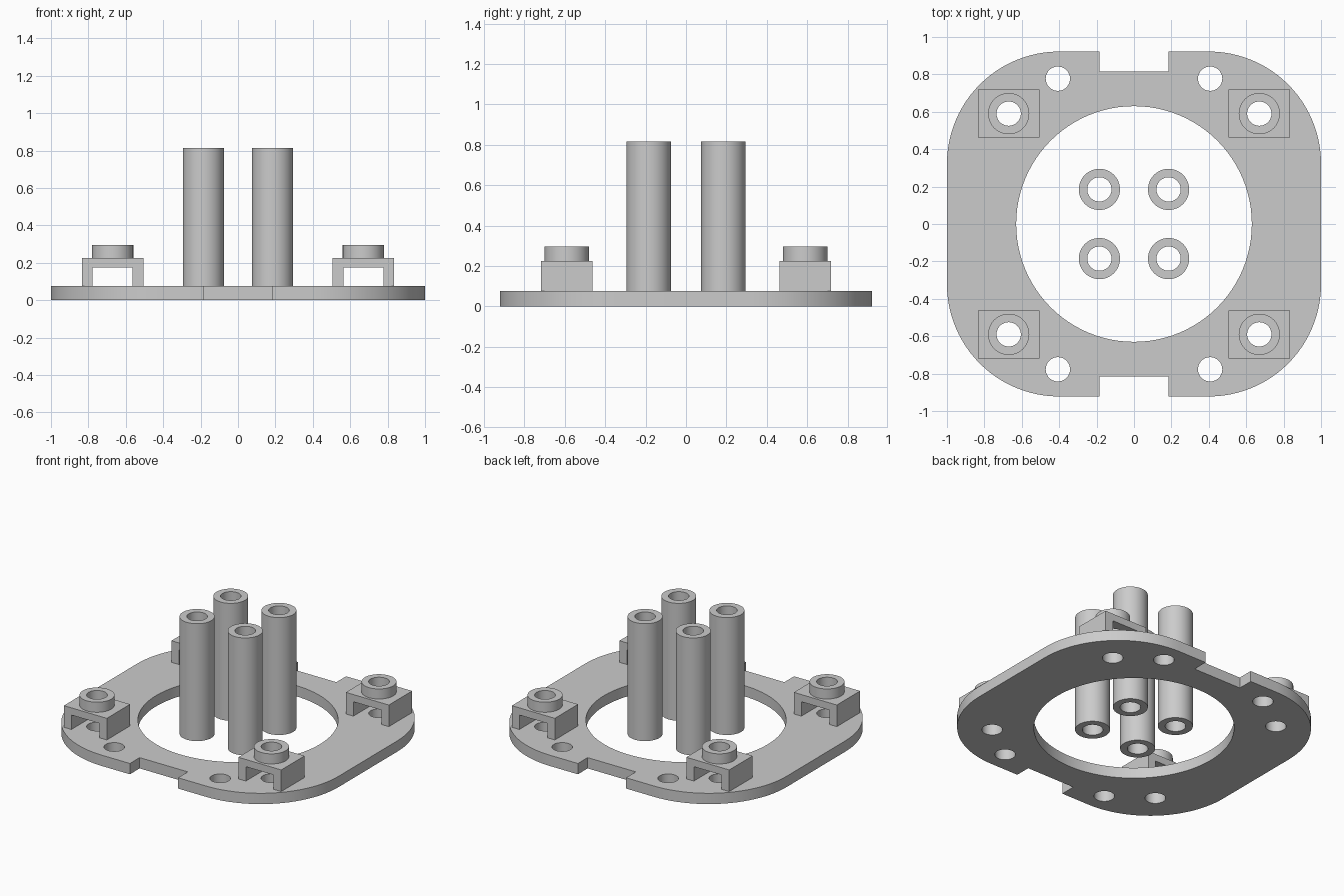
import bpy
import bmesh
from math import cos, sin, pi, radians
from mathutils import Matrix

cube = bpy.data.objects.get("Cube")
if cube:
    bpy.data.objects.remove(cube, do_unlink=True)

grey = bpy.data.materials.new("light grey")
grey.use_nodes = True
COLOUR = (0.6, 0.6, 0.6, 1)
grey.diffuse_color = COLOUR
grey.node_tree.nodes["Principled BSDF"].inputs["Base Color"].default_value = COLOUR

THICK = 0.075      # plate thickness
HOLE = 0.065       # screw hole radius
BOSS = 0.11        # tube outer radius
MOUNT = (0.67, 0.59)
SIGNS = [(sx, sy) for sx in (-1, 1) for sy in (-1, 1)]


def arc(cx, cy, r, start=0, end=2 * pi, steps=48, closed=True):
    n = steps if closed else steps + 1
    return [(cx + r * cos(start + (end - start) * i / steps),
             cy + r * sin(start + (end - start) * i / steps)) for i in range(n)]


def extrude(name, loops, z0, z1, matrix=Matrix()):
    """Solid from closed outlines; inner outlines become holes."""
    curve = bpy.data.curves.new(name + "_outline", "CURVE")
    curve.dimensions = "2D"
    curve.fill_mode = "BOTH"
    curve.extrude = (z1 - z0) / 2
    for loop in loops:
        spline = curve.splines.new("POLY")
        spline.points.add(len(loop) - 1)
        for point, (x, y) in zip(spline.points, loop):
            point.co = (x, y, 0, 1)
        spline.use_cyclic_u = True
    temp = bpy.data.objects.new(name + "_outline", curve)
    bpy.context.collection.objects.link(temp)
    graph = bpy.context.evaluated_depsgraph_get()
    mesh = bpy.data.meshes.new_from_object(temp.evaluated_get(graph))
    bpy.data.objects.remove(temp, do_unlink=True)
    bpy.data.curves.remove(curve)

    bm = bmesh.new()
    bm.from_mesh(mesh)
    bmesh.ops.remove_doubles(bm, verts=bm.verts, dist=1e-4)
    bmesh.ops.recalc_face_normals(bm, faces=bm.faces)
    bm.transform(matrix @ Matrix.Translation((0, 0, (z0 + z1) / 2)))
    bm.to_mesh(mesh)
    bm.free()
    mesh.name = name
    mesh.materials.clear()
    mesh.materials.append(grey)
    mesh.shade_smooth()
    mesh.set_sharp_from_angle(angle=radians(30))
    obj = bpy.data.objects.new(name, mesh)
    bpy.context.collection.objects.link(obj)
    return obj


def tube(name, x, y, z0, z1):
    return extrude(name, [arc(x, y, BOSS), arc(x, y, HOLE)], z0, z1)


# Base plate: rounded outline with a notch front and back
W, D, R = 1.0, 0.922, 0.6
NOTCH, NOTCH_Y = 0.185, 0.815
half = arc(W - R, D - R, R, 0, pi / 2, 24, False)
half += [(NOTCH, D), (NOTCH, NOTCH_Y), (-NOTCH, NOTCH_Y), (-NOTCH, D)]
half += arc(R - W, D - R, R, pi / 2, pi, 24, False)
outline = half + [(-x, -y) for x, y in half]
loops = [outline, arc(0, 0, 0.63, steps=96)]
for sx, sy in SIGNS:
    loops.append(arc(sx * MOUNT[0], sy * MOUNT[1], HOLE))
    loops.append(arc(sx * 0.407, sy * 0.777, HOLE))
extrude("base_plate", loops, 0, THICK)

# Four central tubes, and a bridge bracket with a boss at each corner
BRIDGE_TOP, BOSS_TOP = 0.225, 0.295
OUT, IN, ROOF = 0.165, 0.107, 0.175
bridge = [(-OUT, THICK), (-IN, THICK), (-IN, ROOF), (IN, ROOF),
          (IN, THICK), (OUT, THICK), (OUT, BRIDGE_TOP), (-OUT, BRIDGE_TOP)]
for sx, sy in SIGNS:
    tag = ("back" if sy > 0 else "front") + ("_left" if sx > 0 else "_right")
    tube("tube_" + tag, sx * 0.185, sy * 0.185, 0, 0.815)

    x, y = sx * MOUNT[0], sy * MOUNT[1]
    stand = Matrix.Translation((x, y, 0)) @ Matrix.Rotation(pi / 2, 4, "X")
    bracket = extrude("bracket_" + tag, [bridge], -0.128, 0.128, stand)
    tube("boss_" + tag, x, y, BRIDGE_TOP, BOSS_TOP)

    # Screw hole through the bracket roof
    cutter = extrude("hole_cutter_" + tag, [arc(x, y, HOLE)], 0.12, 0.26)
    cutter.hide_render = True
    cutter.hide_viewport = True
    cut = bracket.modifiers.new("screw_hole", "BOOLEAN")
    cut.operation = "DIFFERENCE"
    cut.solver = "EXACT"
    cut.object = cutter
